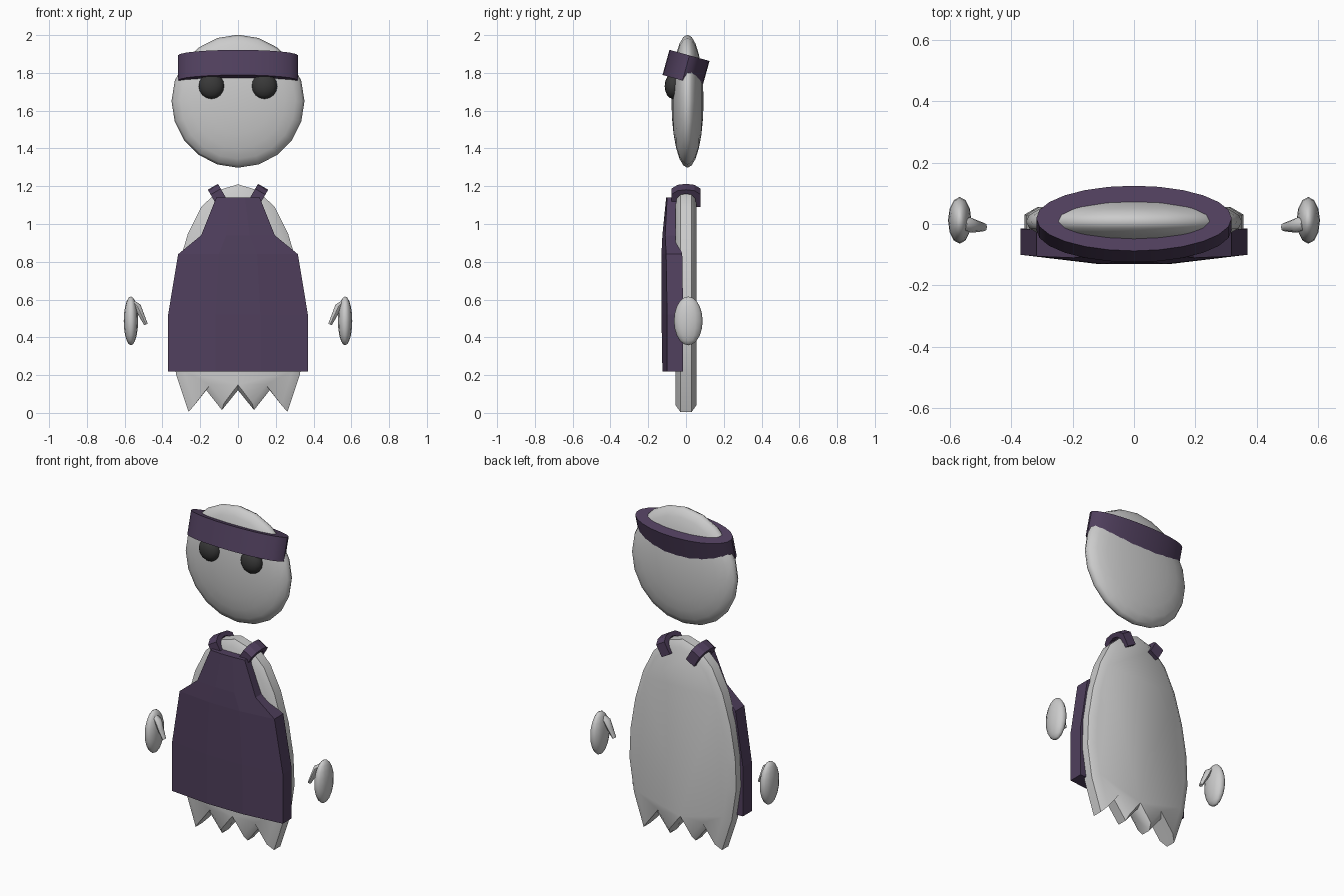
import bpy, bmesh, math
from mathutils import Vector, Matrix

if "Cube" in bpy.data.objects:
    bpy.data.objects.remove(bpy.data.objects["Cube"])


def colour(name, rgb):
    m = bpy.data.materials.new(name)
    m.diffuse_color = (*rgb, 1)
    m.use_nodes = True
    m.node_tree.nodes["Principled BSDF"].inputs["Base Color"].default_value = m.diffuse_color
    return m


PURPLE = colour("dark_purple_cloth", (0.08, 0.05, 0.11))
BLACK = colour("dark_eye", (0.04, 0.04, 0.04))


def finish(bm, name, mat=None, angle=None):
    bmesh.ops.recalc_face_normals(bm, faces=bm.faces[:])
    me = bpy.data.meshes.new(name)
    bm.to_mesh(me)
    bm.free()
    ob = bpy.data.objects.new(name, me)
    bpy.context.collection.objects.link(ob)
    if mat:
        me.materials.append(mat)
    if angle:
        bpy.ops.object.select_all(action='DESELECT')
        ob.select_set(True)
        bpy.context.view_layer.objects.active = ob
        bpy.ops.object.shade_smooth_by_angle(angle=math.radians(angle))
    return ob


def ellipsoid(name, centre, radii, segs, rings, mat=None, rot=Matrix()):
    bm = bmesh.new()
    bmesh.ops.create_uvsphere(bm, u_segments=segs, v_segments=rings, radius=1)
    bm.transform(Matrix.Translation(centre) @ Matrix.Diagonal((*radii, 1)) @ rot)
    return finish(bm, name, mat, 60)


def loft(name, loops, mat=None, angle=None):
    """Bridge closed loops of equal length and cap both ends."""
    bm = bmesh.new()
    rows = [[bm.verts.new(p) for p in loop] for loop in loops]
    n = len(rows[0])
    for a, b in zip(rows, rows[1:]):
        for i in range(n):
            j = (i + 1) % n
            bm.faces.new((a[i], a[j], b[j], b[i]))
    bm.faces.new(rows[0])
    bm.faces.new(rows[-1])
    return finish(bm, name, mat, angle)


FACE_ON = Matrix.Rotation(math.pi / 2, 4, 'X')

# Flattened head
ellipsoid("head", (0, 0.008, 1.65), (0.352, 0.085, 0.352), 20, 12, rot=FACE_ON)

# Tilted headband
bm = bmesh.new()
bmesh.ops.create_cone(bm, cap_ends=True, segments=24, radius1=1, radius2=1, depth=0.138)
bm.transform(Matrix.Translation((0, 0, 1.826)) @ Matrix.Rotation(math.radians(-15.5), 4, 'X')
             @ Matrix.Diagonal((0.318, 0.11, 1, 1)))
finish(bm, "headband", PURPLE, 30)

# Body slab with rounded rim and ragged hem
half = [(0.1, 1.18), (0.195, 1.09), (0.265, 0.95), (0.318, 0.77), (0.35, 0.58),
        (0.357, 0.4), (0.327, 0.2), (0.262, 0.005), (0.168, 0.12), (0.085, 0.015)]
outline = [(0, 1.21)] + half + [(0, 0.12)] + [(-x, z) for x, z in reversed(half)]


def body_loop(y, sx, sz):
    return [(x * sx, y, 0.6 + (z - 0.6) * sz) for x, z in outline]


loft("body", [body_loop(-0.055, 0.88, 0.94), body_loop(-0.03, 1, 1),
              body_loop(0.03, 1, 1), body_loop(0.055, 0.88, 0.94)], angle=40)

# Apron: each row is height, half width, front y at centre, front y at side, back y
rows = [(0.22, 0.37, -0.125, -0.1, -0.015), (0.52, 0.37, -0.13, -0.1, -0.015),
        (0.84, 0.317, -0.13, -0.105, -0.02), (0.94, 0.195, -0.125, -0.11, -0.05),
        (1.14, 0.115, -0.105, -0.1, -0.05)]
loft("apron", [[(-w, ys, z), (-w * 0.32, yc, z), (w * 0.32, yc, z), (w, ys, z),
                (w, yb, z), (-w, yb, z)] for z, w, yc, ys, yb in rows], PURPLE)

# Paired parts
arch = [(-0.105, -0.078), (-0.03, -0.078), (-0.006, -0.045), (0, 0),
        (-0.006, 0.045), (-0.03, 0.078), (-0.105, 0.078)]
for s, side in ((-1, "left"), (1, "right")):
    ellipsoid(side + "_eye", (s * 0.14, -0.068, 1.73), (0.068, 0.045, 0.068), 16, 8, BLACK)

    # Shoulder strap arching over the body edge
    top, up = Vector((s * 0.133, 0, 1.197)), Vector((s * 0.5, 0, 0.866))
    across = Vector((0.866, 0, -s * 0.5)) * 0.031
    sections = []
    for u, y in arch:
        outer = top + up * u + Vector((0, y, 0))
        inner = top + up * (u if u < -0.1 else u - 0.025) + Vector((0, y * 0.65, 0))
        sections.append([outer - across, outer + across, inner + across, inner - across])
    loft(side + "_strap", sections, PURPLE)

    # Floating hand and thumb
    ellipsoid(side + "_hand", (s * 0.567, 0.012, 0.487), (0.038, 0.076, 0.129), 12, 10)
    loops = []
    for x, y, z, r in ((0.555, 0.0, 0.585, 0.016), (0.532, -0.003, 0.565, 0.022),
                       (0.512, -0.007, 0.52, 0.018), (0.487, -0.01, 0.468, 0.012)):
        loops.append([(s * (x + r * 0.75 * math.cos(a)), y + r * 1.1 * math.sin(a),
                       z + 0.35 * r * math.cos(a) * -1)
                      for a in (k * math.pi / 4 for k in range(8))])
    loft(side + "_thumb", loops, angle=50)
